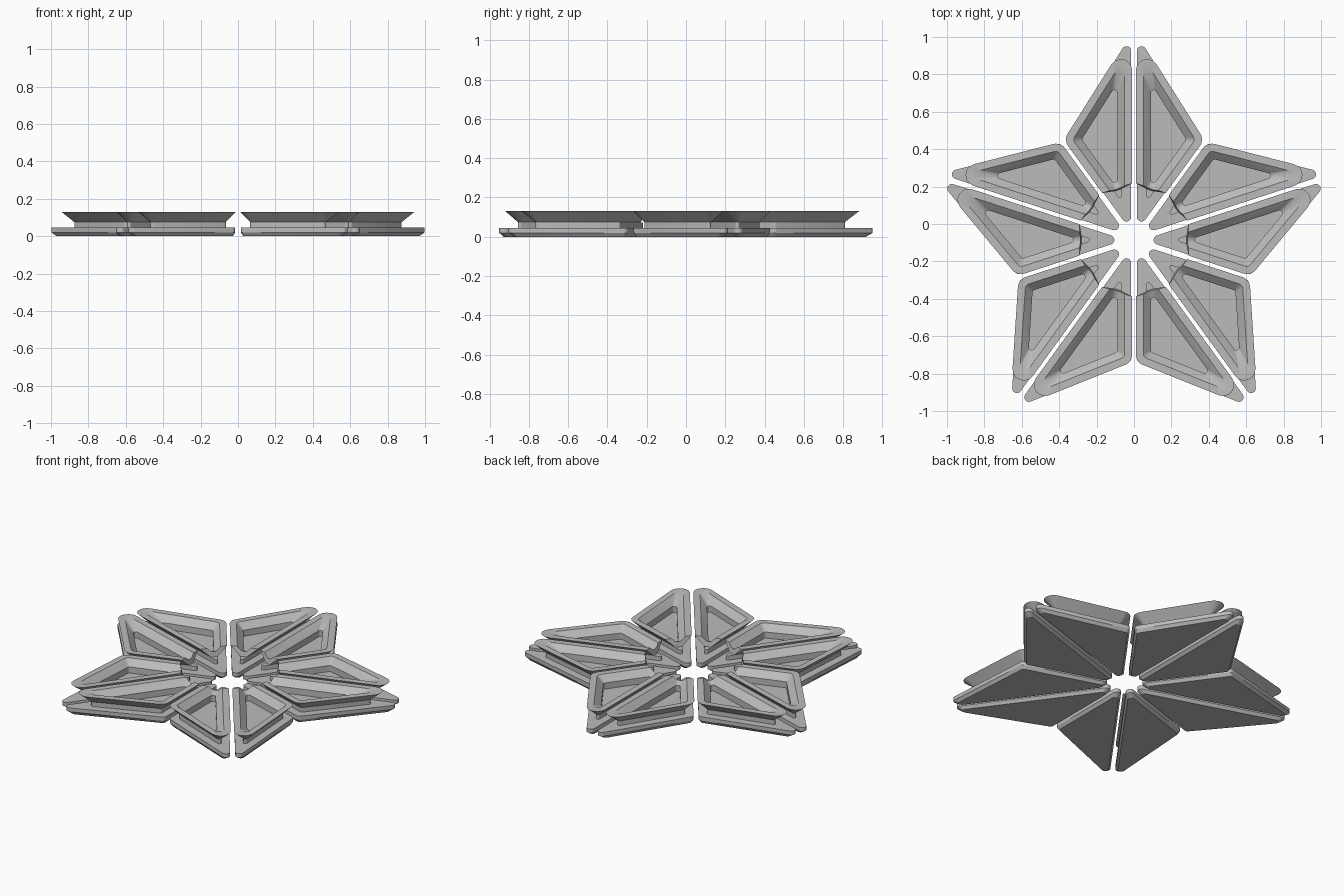
import bpy, bmesh, math
from mathutils import Vector, Matrix, geometry

cube = bpy.data.objects.get("Cube")
if cube:
    bpy.data.objects.remove(cube, do_unlink=True)

grey = bpy.data.materials.new("light_grey")
grey.use_nodes = True
colour = (0.5, 0.5, 0.5, 1)
grey.diffuse_color = colour
grey.node_tree.nodes["Principled BSDF"].inputs["Base Color"].default_value = colour

# Half of one star point: centre, notch and tip
NOTCH = math.radians(54)
CORNERS = [Vector((0, 0)), Vector((math.cos(NOTCH), math.sin(NOTCH))) * 0.66, Vector((0, 1.149))]
AXIS = math.radians(72)
STEPS = 6


def outline(inset, radius):
    """Triangle inset from the star lines, with rounded corners."""
    edges = []
    for i in range(3):
        a, b = CORNERS[i], CORNERS[(i + 1) % 3]
        d = (b - a).normalized()
        n = Vector((d.y, -d.x))
        edges.append((a - n * (inset + radius), d, n))
    points = []
    for i in range(3):
        (p, d, n), (q, e, m) = edges[i - 1], edges[i]
        centre = geometry.intersect_line_line_2d(p - d * 9, p + d * 9, q - e * 9, q + e * 9)
        start, sweep = math.atan2(n.y, n.x), n.angle(m)
        for k in range(STEPS + 1):
            t = start + sweep * k / STEPS
            points.append(centre + Vector((math.cos(t), math.sin(t))) * radius)
    return points


def new_object(name, mesh):
    ob = bpy.data.objects.new(name, mesh)
    bpy.context.collection.objects.link(ob)
    return ob


# Closed cell: plate, neck, flared rim, sloped inner wall, floor (inset, radius, height)
LEVELS = [(0.028, 0.02, 0), (0.015, 0.025, 0.02), (0.015, 0.025, 0.045),
          (0.065, 0.012, 0.045), (0.065, 0.012, 0.075), (0.01, 0.06, 0.13),
          (0.05, 0.028, 0.13), (0.09, 0.015, 0.09), (0.09, 0.015, 0.05)]
bm = bmesh.new()
rings = [[bm.verts.new((p.x, p.y, z)) for p in outline(inset, r)] for inset, r, z in LEVELS]
for low, high in zip(rings, rings[1:]):
    for i in range(len(low)):
        j = (i + 1) % len(low)
        bm.faces.new((low[i], low[j], high[j], high[i]))
bm.faces.new(rings[0][::-1])
bm.faces.new(rings[-1])
bmesh.ops.recalc_face_normals(bm, faces=bm.faces)
mesh = bpy.data.meshes.new("cell_solid")
bm.to_mesh(mesh)
bm.free()
mesh.materials.append(grey)
solid = new_object("cell_solid", mesh)

# Cutter that removes the rim near the hub, with a slightly leaning face
bm = bmesh.new()
bmesh.ops.create_cube(bm, size=1)
for v in bm.verts:
    top = v.co.z > 0
    v.co = Vector(((0.297 if top else 0.28) if v.co.x > 0 else -0.2,
                   v.co.y * 0.8, 0.16 if top else 0.073))
bm.transform(Matrix.Rotation(AXIS, 4, "Z"))
cut_mesh = bpy.data.meshes.new("hub_cutter")
bm.to_mesh(cut_mesh)
bm.free()
cutter = new_object("hub_cutter", cut_mesh)
cutter.hide_render = True
mod = solid.modifiers.new("hub_cut", "BOOLEAN")
mod.operation, mod.solver, mod.object = "DIFFERENCE", "EXACT", cutter
graph = bpy.context.evaluated_depsgraph_get()
right_mesh = bpy.data.meshes.new_from_object(solid.evaluated_get(graph))
for ob in (solid, cutter):
    bpy.data.objects.remove(ob, do_unlink=True)

# Mirrored twin of the cell
left_mesh = right_mesh.copy()
left_mesh.transform(Matrix.Scale(-1, 4, (1, 0, 0)))
left_mesh.flip_normals()

# Five star points of two cells each
cells = []
for i in range(5):
    for side, data in (("a", right_mesh), ("b", left_mesh)):
        ob = new_object(f"star_cell_{i + 1}{side}", data)
        ob.location.y = -0.085
        ob.rotation_euler.z = math.tau * i / 5
        cells.append(ob)

bpy.ops.object.select_all(action="DESELECT")
for ob in cells[:2]:
    ob.select_set(True)
bpy.context.view_layer.objects.active = cells[0]
bpy.ops.object.shade_smooth_by_angle(angle=math.radians(25))
